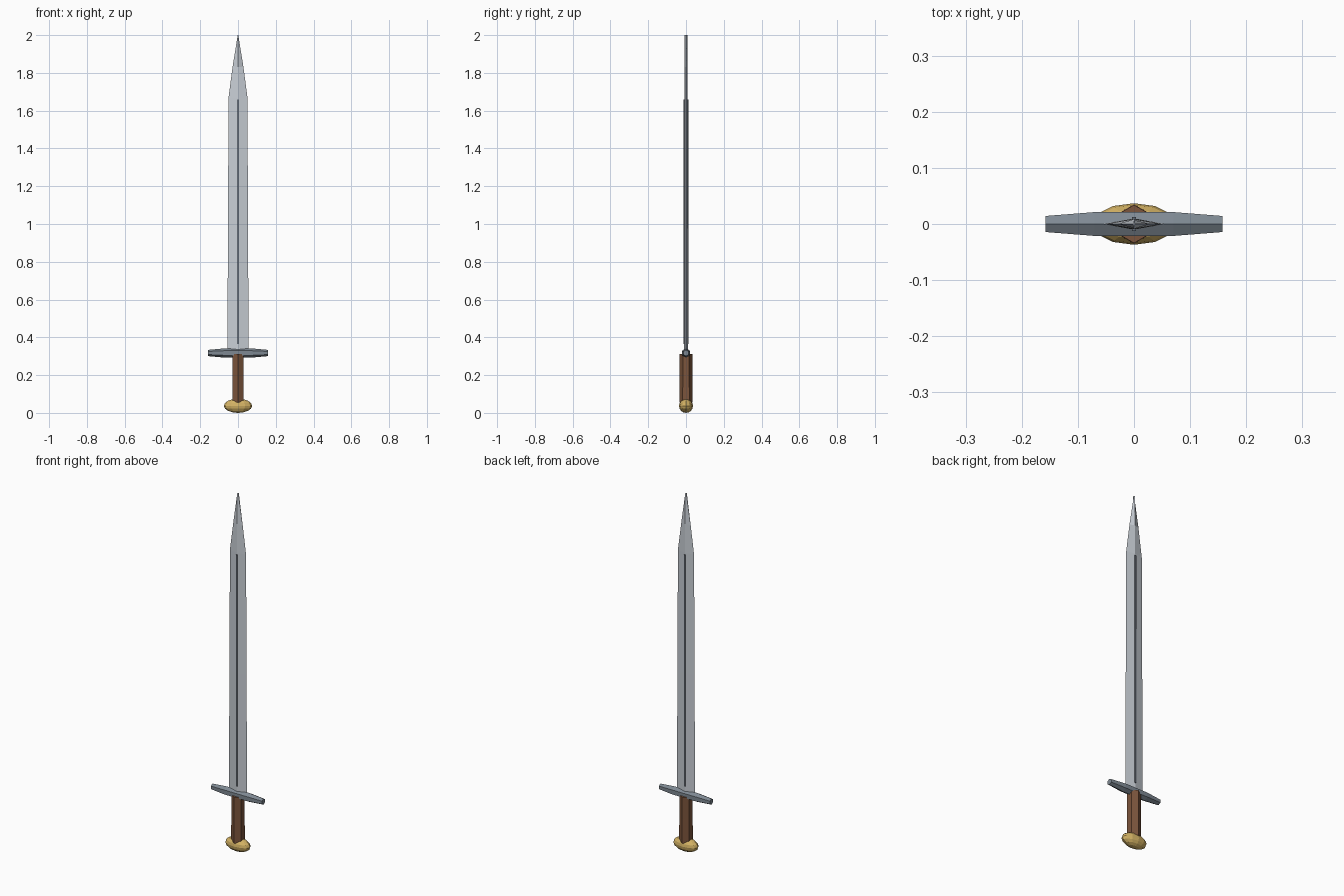
import bpy, bmesh, math

if "Cube" in bpy.data.objects:
    bpy.data.objects.remove(bpy.data.objects["Cube"])


def material(name, rgb):
    m = bpy.data.materials.new(name)
    m.diffuse_color = (*rgb, 1)
    m.use_nodes = True
    m.node_tree.nodes["Principled BSDF"].inputs["Base Color"].default_value = m.diffuse_color
    return m


def loft(name, rings, mat):
    """Skin a list of equally sized point rings and cap both ends."""
    bm = bmesh.new()
    loops = [[bm.verts.new(p) for p in ring] for ring in rings]
    n = len(loops[0])
    for a, b in zip(loops, loops[1:]):
        for i in range(n):
            j = (i + 1) % n
            bm.faces.new((a[i], a[j], b[j], b[i]))
    bm.faces.new(loops[0])
    bm.faces.new(loops[-1])
    bmesh.ops.recalc_face_normals(bm, faces=bm.faces[:])
    mesh = bpy.data.meshes.new(name)
    bm.to_mesh(mesh)
    bm.free()
    ob = bpy.data.objects.new(name, mesh)
    bpy.context.collection.objects.link(ob)
    mesh.materials.append(mat)
    return ob


def hexagon(r):
    return [(r * math.sin(k * math.pi / 3), r * math.cos(k * math.pi / 3)) for k in range(6)]


steel = material("steel", (0.58, 0.62, 0.67))
dark_steel = material("dark_steel", (0.21, 0.25, 0.29))
groove = material("groove", (0.13, 0.15, 0.18))
leather = material("leather", (0.20, 0.09, 0.045))
gold = material("gold", (0.66, 0.45, 0.13))

# Blade: diamond section, tapering to a narrow point
profile = [(0.32, 0.056, 0.010), (1.0, 0.053, 0.010), (1.67, 0.050, 0.009),
           (1.83, 0.029, 0.0085), (2.0, 0.0015, 0.007)]
loft("blade", [[(w, 0, z), (0, t, z), (-w, 0, z), (0, -t, z)] for z, w, t in profile], steel)

# Dark central rib on both faces
loft("blade_rib", [[(x, y, z) for x, y in
                    ((0.004, -0.0125), (0.004, 0.0125), (-0.004, 0.0125), (-0.004, -0.0125))]
                   for z in (0.365, 1.66)], groove)

# Crossguard: hexagonal bar, thinner towards the ends
guard = [(-0.158, 0.0165), (-0.07, 0.0245), (0.07, 0.0245), (0.158, 0.0165)]
loft("crossguard", [[(x, y, 0.317 + z) for y, z in hexagon(r)] for x, r in guard], dark_steel)

# Grip: hexagonal handle
loft("grip", [[(x, y, z) for x, y in hexagon(r)]
              for z, r in ((0.055, 0.035), (0.19, 0.034), (0.312, 0.034))], leather)

# Pommel: flattened low-poly ball
bpy.ops.mesh.primitive_uv_sphere_add(segments=12, ring_count=8, radius=1, location=(0, 0, 0.0375))
pommel = bpy.context.object
pommel.name = "pommel"
pommel.scale = (0.075, 0.037, 0.0375)
pommel.data.materials.append(gold)
